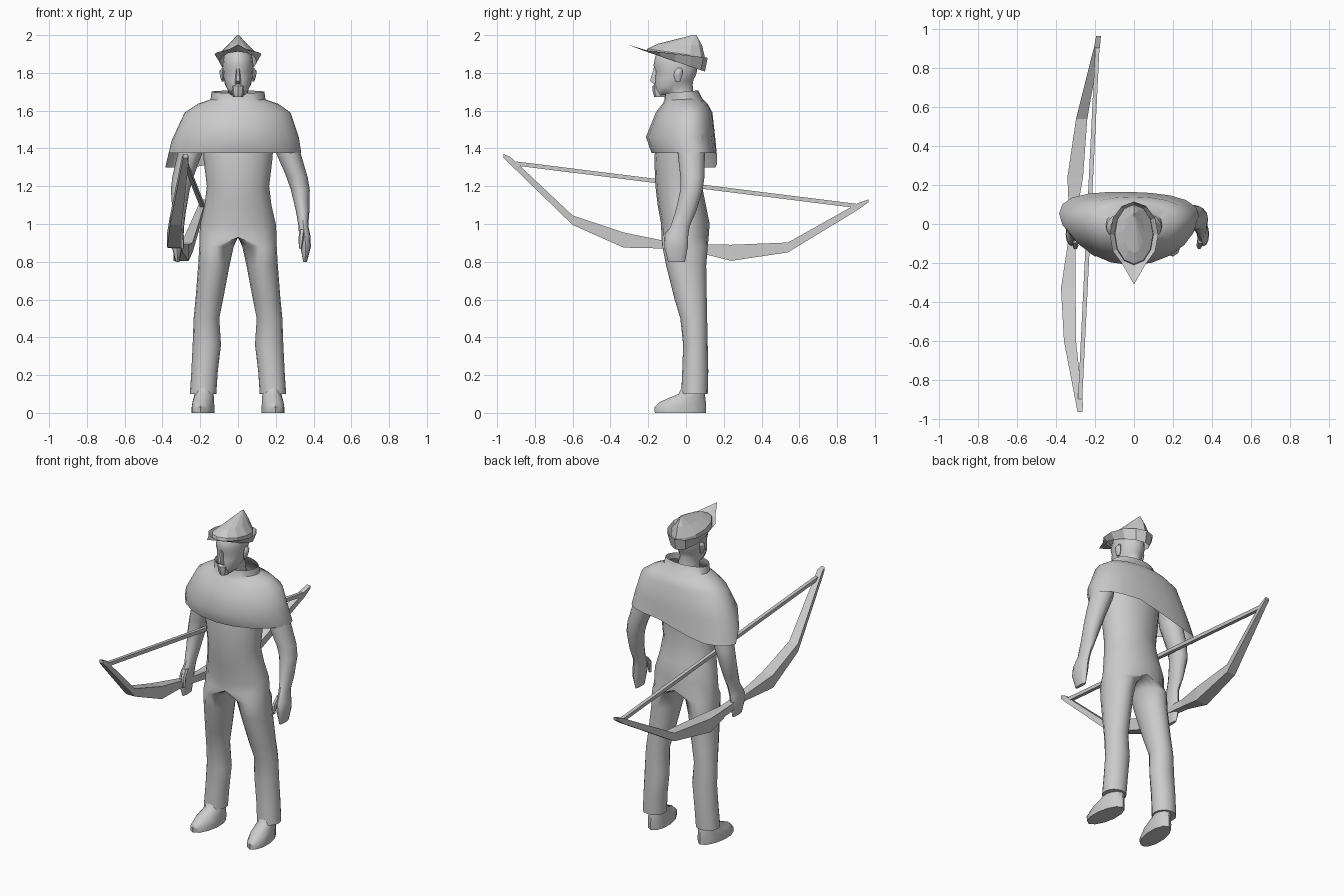
import bpy, bmesh
from math import cos, sin, pi, radians
from mathutils import Vector


def skin(name, rings, caps=(True, True), smooth=True, half=False, edit=None):
    """Bridge equal-length rings of points into one surface."""
    bm = bmesh.new()
    loops = [[bm.verts.new(p) for p in r] for r in rings]
    n = len(loops[0])
    for a, b in zip(loops, loops[1:]):
        for i in range(n):
            j = (i + 1) % n
            bm.faces.new((a[i], a[j], b[j], b[i]))
    if caps[0]:
        bm.faces.new(loops[0][::-1])
    if caps[1]:
        bm.faces.new(loops[-1])
    if edit:
        edit(loops)
    if half:  # drop the faces lying on the mirror plane
        flat = [f for f in bm.faces if all(abs(v.co.x) < 1e-5 for v in f.verts)]
        bmesh.ops.delete(bm, geom=flat, context='FACES')
    bmesh.ops.remove_doubles(bm, verts=bm.verts, dist=1e-5)
    bmesh.ops.recalc_face_normals(bm, faces=bm.faces)
    me = bpy.data.meshes.new(name)
    bm.to_mesh(me)
    bm.free()
    ob = bpy.data.objects.new(name, me)
    bpy.context.collection.objects.link(ob)
    if smooth:
        bpy.ops.object.select_all(action='DESELECT')
        bpy.context.view_layer.objects.active = ob
        ob.select_set(True)
        bpy.ops.object.shade_smooth_by_angle(angle=radians(42))
    return ob


def oval(cx, y0, y1, z, rx, tilt=0, n=16, half=False):
    """Horizontal oval from front y0 to back y1; tilt slopes z along y."""
    cy, ry, pts = (y0 + y1) / 2, (y1 - y0) / 2, []
    for i in range(n):
        a = 2 * pi * i / n
        x, y = cx + rx * cos(a), cy + ry * sin(a)
        pts.append((max(x, 0) if half else x, y, z + tilt * (y - cy)))
    return pts


def mirror(ob):
    m = ob.modifiers.new("mirror", 'MIRROR')
    m.use_clip = True


# Torso and trousers: one half, mirrored. (centre x, front, back, z, half width)
body = [(.185, -.025, .115, .1, .07), (.177, -.02, .118, .22, .07),
        (.165, -.015, .115, .36, .075), (.167, -.03, .112, .5, .068),
        (.152, -.06, .11, .6, .073), (.128, -.105, .107, .78, .083),
        (.114, -.125, .115, .88, .091), (0, -.13, .12, .93, .205),
        (0, -.132, .125, 1.0, .2), (0, -.15, .105, 1.1, .177),
        (0, -.162, .085, 1.2, .165), (0, -.168, .09, 1.35, .183),
        (0, -.15, .1, 1.5, .19), (0, -.07, .05, 1.62, .12)]
mirror(skin("torso_and_trousers", [oval(*r, half=True) for r in body], half=True))

# Shoes, toes turned slightly out
shoe = [(-.165, .105, 0, .06), (-.168, .107, .03, .06), (-.135, .105, .06, .057),
        (-.04, .1, .1, .05), (-.02, .095, .14, .045)]
rings = [[(x - .1 * y, y, z) for x, y, z in oval(.182, a, b, h, w, n=12)]
         for a, b, h, w in shoe]
mirror(skin("shoes", rings))

# Arms with mitten hands; the one on -x hangs a little closer in
arm = [(.2, -.04, .08, 1.6, .05), (.25, -.05, .1, 1.46, .065),
       (.265, -.045, .1, 1.38, .065), (.312, -.03, .098, 1.25, .056),
       (.33, -.03, .088, 1.18, .05), (.342, -.055, .055, 1.07, .036),
       (.346, -.08, .02, .99, .026), (.353, -.11, .012, .94, .03),
       (.358, -.115, .01, .88, .028), (.355, -.095, -.005, .8, .01)]
for side, name, tuck in ((1, "left_arm", 0), (-1, "right_arm", .035)):
    rings = []
    for cx, a, b, z, w in arm:
        cx -= tuck * min(1, (1.6 - z) / .6)
        rings.append(oval(side * cx, a, b, z, w, n=12))
    skin(name, rings)
    hx = side * (.345 - tuck)
    skin(name + "_thumb", [oval(hx - side * .005, -.1, -.06, .97, .015, n=6),
                           oval(hx - side * .01, -.13, -.095, .93, .014, n=6),
                           oval(hx - side * .015, -.125, -.105, .87, .008, n=6)])

# Shoulder cape, open below, hem dropping at the back on the -x side
cape = [(0, -.11, .065, 1.70, .14, .08), (0, -.115, .085, 1.66, .145, .05),
        (0, -.125, .115, 1.635, .215, 0), (-.002, -.16, .14, 1.59, .28, 0),
        (-.015, -.212, .155, 1.46, .337, 0), (-.025, -.182, .165, 1.375, .36, 0)]
rings = []
for k, r in enumerate(cape):
    pts = []
    for x, y, z in oval(*r, n=20):
        y += .055 * (x / .36) ** 2
        if y > 0:
            z -= (0, 0, 0, 0, .02, .075)[k] * max(0, min(1, .3 - x / .3))
        pts.append((x, y, z))
    rings.append(pts)
skin("shoulder_cape", rings, caps=(False, False))

# Head and neck
head = [(0, -.09, .05, 1.6, .062), (0, -.1, .04, 1.69, .056),
        (0, -.152, .035, 1.706, .052, .33), (0, -.168, .04, 1.74, .069, .25),
        (0, -.165, .052, 1.775, .077, .1), (0, -.162, .058, 1.81, .08),
        (0, -.172, .06, 1.84, .082), (0, -.162, .05, 1.89, .075),
        (0, -.12, .01, 1.93, .045)]
skin("head", [oval(*r) for r in head])
skin("nose", [oval(0, -.172, -.14, 1.83, .008, n=6), oval(0, -.194, -.14, 1.757, .016, n=6),
              oval(0, -.172, -.14, 1.742, .017, n=6)])
skin("beard", [oval(0, -.168, -.1, 1.672, .025, n=8), oval(0, -.176, -.1, 1.7, .034, n=8),
               oval(0, -.178, -.1, 1.73, .036, n=8), oval(0, -.165, -.1, 1.742, .02, n=8)])
mirror(skin("ears", [oval(.08, -.055, -.03, 1.755, .006, n=8), oval(.084, -.065, -.02, 1.785, .012, n=8),
                     oval(.086, -.06, -.015, 1.81, .012, n=8), oval(.08, -.045, -.025, 1.825, .006, n=8)]))

# Pointed hat: upturned brim with a beak in front, then the peaked crown
hat = [(0, -.225, .115, 1.9, .125, -.12), (0, -.21, .1, 1.86, .1, -.34),
       (0, -.205, .1, 1.905, .098, -.15), (0, -.15, .085, 1.95, .052, -.03),
       (0, .035, .055, 2.0, .004)]


def beak(loops):
    front = min(loops[0], key=lambda v: v.co.y)
    front.co = Vector((0, -.31, 1.95))


skin("hat", [oval(*(r + (0,))[:6], n=12) for r in hat], caps=(False, True),
     smooth=False, edit=beak)


def box_ring(y, x0, x1, z0, z1):
    return [(x0, y, z0), (x1, y, z0), (x1, y, z1), (x0, y, z1)]


# Bow: y, x range, z range along the limbs
bow = [(-.965, -.29, -.265, 1.35, 1.37), (-.93, -.297, -.262, 1.315, 1.355),
       (-.6, -.36, -.298, .995, 1.045), (-.33, -.375, -.3, .875, .955),
       (-.1, -.34, -.3, .87, .908), (.08, -.335, -.29, .845, .892),
       (.24, -.342, -.262, .805, .89), (.54, -.298, -.24, .85, .902),
       (.91, -.205, -.175, 1.075, 1.11), (.965, -.195, -.17, 1.115, 1.13)]
skin("bow", [box_ring(*r) for r in bow], smooth=False)

# Bow string, straight between the limb tips
ends = [(-.9, -.277, 1.32), (.91, -.188, 1.095)]
skin("bow_string", [box_ring(y, x - .011, x + .011, z - .011, z + .011) for y, x, z in ends],
     smooth=False)
